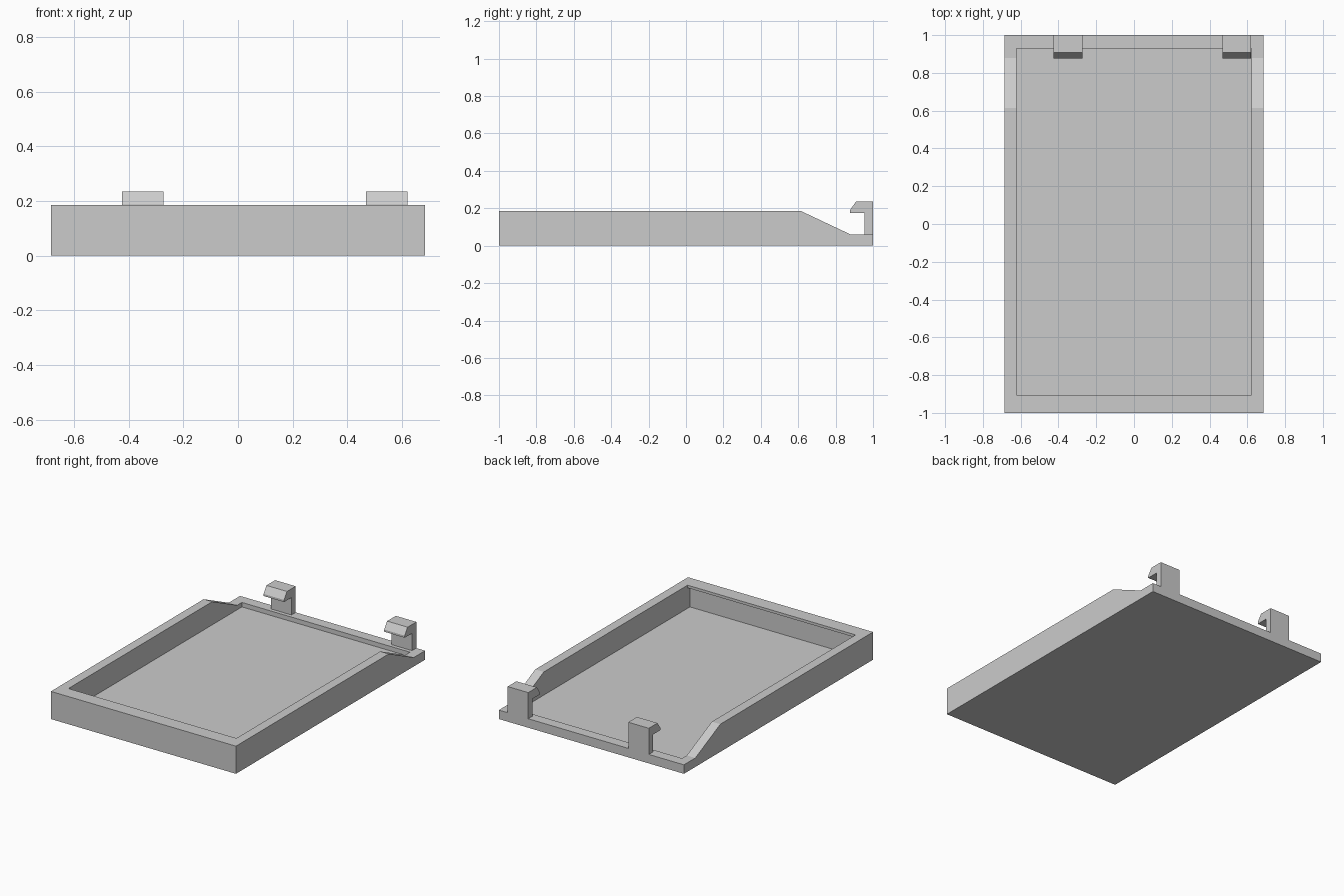
import bpy
import bmesh

# Remove the default cube only
cube = bpy.data.objects.get("Cube")
if cube:
    bpy.data.objects.remove(cube, do_unlink=True)

# Single plain grey plastic
grey = bpy.data.materials.new("grey_plastic")
grey.use_nodes = True
colour = (0.6, 0.6, 0.6, 1)
grey.diffuse_color = colour
grey.node_tree.nodes["Principled BSDF"].inputs["Base Color"].default_value = colour


def extrude_profile(name, profile, x0, x1):
    """Sweep a side profile of (y, z) points from x0 to x1."""
    bm = bmesh.new()
    face = bm.faces.new([bm.verts.new((x0, y, z)) for y, z in profile])
    swept = bmesh.ops.extrude_face_region(bm, geom=[face])
    verts = [v for v in swept["geom"] if isinstance(v, bmesh.types.BMVert)]
    bmesh.ops.translate(bm, verts=verts, vec=(x1 - x0, 0, 0))
    bmesh.ops.recalc_face_normals(bm, faces=bm.faces)
    mesh = bpy.data.meshes.new(name)
    bm.to_mesh(mesh)
    bm.free()
    mesh.materials.append(grey)
    obj = bpy.data.objects.new(name, mesh)
    bpy.context.collection.objects.link(obj)
    return obj


RIM, LOW_RIM, FLOOR = 0.185, 0.06, 0.03

# Tray body with side walls that slope down to the low back edge
tray = extrude_profile("tray", [
    (-1, 0), (1, 0), (1, LOW_RIM), (0.88, LOW_RIM), (0.615, RIM), (-1, RIM),
], -0.685, 0.685)

# Recess, undercut beneath a thin lip on the front wall
recess = extrude_profile("recess_cutter", [
    (-0.93, FLOOR), (0.93, FLOOR), (0.93, 0.3),
    (-0.905, 0.3), (-0.905, 0.167), (-0.93, 0.167),
], -0.622, 0.622)
recess.hide_render = True

cut = tray.modifiers.new("recess", "BOOLEAN")
cut.operation = "DIFFERENCE"
cut.solver = "EXACT"
cut.object = recess
bpy.context.view_layer.objects.active = tray
bpy.ops.object.modifier_apply(modifier=cut.name)
bpy.data.objects.remove(recess, do_unlink=True)

# Two hooked clips standing on the back edge
hook = [
    (1, LOW_RIM), (1, 0.235), (0.908, 0.235), (0.877, 0.19),
    (0.877, 0.176), (0.955, 0.176), (0.955, LOW_RIM),
]
for name, x in (("right_clip", -0.425), ("left_clip", 0.468)):
    extrude_profile(name, hook, x, x + 0.152)
